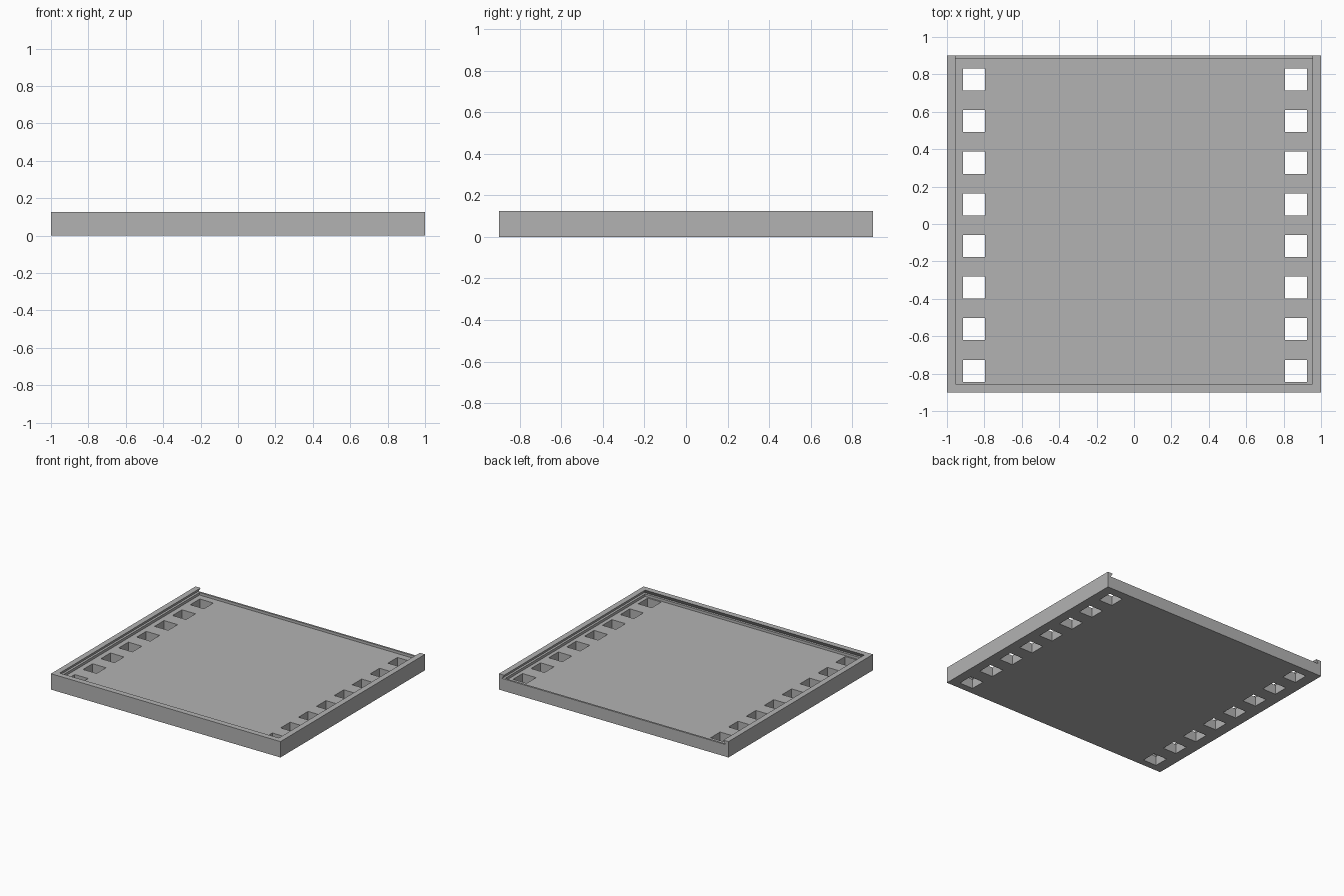
import bpy
import bmesh

if "Cube" in bpy.data.objects:
    bpy.data.objects.remove(bpy.data.objects["Cube"])

grey = bpy.data.materials.new("plain grey")
grey.use_nodes = True
colour = (0.45, 0.45, 0.45, 1)
grey.diffuse_color = colour
grey.node_tree.nodes["Principled BSDF"].inputs["Base Color"].default_value = colour


def add_frustum(bm, low, high):
    """Join two rectangles given as (x0, x1, y0, y1, z) into a closed block."""
    rings = []
    for x0, x1, y0, y1, z in (low, high):
        corners = ((x0, y0), (x1, y0), (x1, y1), (x0, y1))
        rings.append([bm.verts.new((x, y, z)) for x, y in corners])
    bottom, top = rings
    bm.faces.new(bottom[::-1])
    bm.faces.new(top)
    for i in range(4):
        j = (i + 1) % 4
        bm.faces.new((bottom[i], bottom[j], top[j], top[i]))


def make_object(name, blocks):
    bm = bmesh.new()
    for low, high in blocks:
        add_frustum(bm, low, high)
    mesh = bpy.data.meshes.new(name)
    bm.to_mesh(mesh)
    bm.free()
    mesh.materials.append(grey)
    obj = bpy.data.objects.new(name, mesh)
    bpy.context.collection.objects.link(obj)
    return obj


def box(x0, x1, y0, y1, z0, z1):
    return (x0, x1, y0, y1, z0), (x0, x1, y0, y1, z1)


HEIGHT, FLOOR, LEDGE = 0.125, 0.075, 0.095

# Solid tray body
tray = make_object("tray", [box(-1, 1, -0.9, 0.9, 0, HEIGHT)])

# Shallow pocket above the floor
pocket = make_object("pocket_cutter",
                     [box(-0.955, 0.955, -0.855, 0.885, FLOOR, LEDGE + 0.01)])

# Dovetail slot for a sliding lid, open at the back
slot = make_object("lid_slot_cutter", [((-0.973, 0.973, -0.873, 1, LEDGE),
                                        (-0.954, 0.954, -0.854, 1, HEIGHT + 0.002))])

# Two rows of square holes through the floor
holes = [box(x - 0.059, x + 0.059, y - 0.059, y + 0.059, -0.1, 0.09)
         for x in (-0.856, 0.866)
         for y in (-0.785 + 0.2225 * i for i in range(8))]
floor_holes = make_object("floor_holes_cutter", holes)

# Cut the body, then bake the result and drop the cutters
cutters = (pocket, slot, floor_holes)
for cutter in cutters:
    cutter.hide_render = True
    mod = tray.modifiers.new(cutter.name, 'BOOLEAN')
    mod.operation = 'DIFFERENCE'
    mod.solver = 'EXACT'
    mod.object = cutter
bpy.context.view_layer.update()
evaluated = tray.evaluated_get(bpy.context.evaluated_depsgraph_get())
baked = bpy.data.meshes.new_from_object(evaluated)
tray.modifiers.clear()
tray.data = baked
for cutter in cutters:
    bpy.data.objects.remove(cutter)
